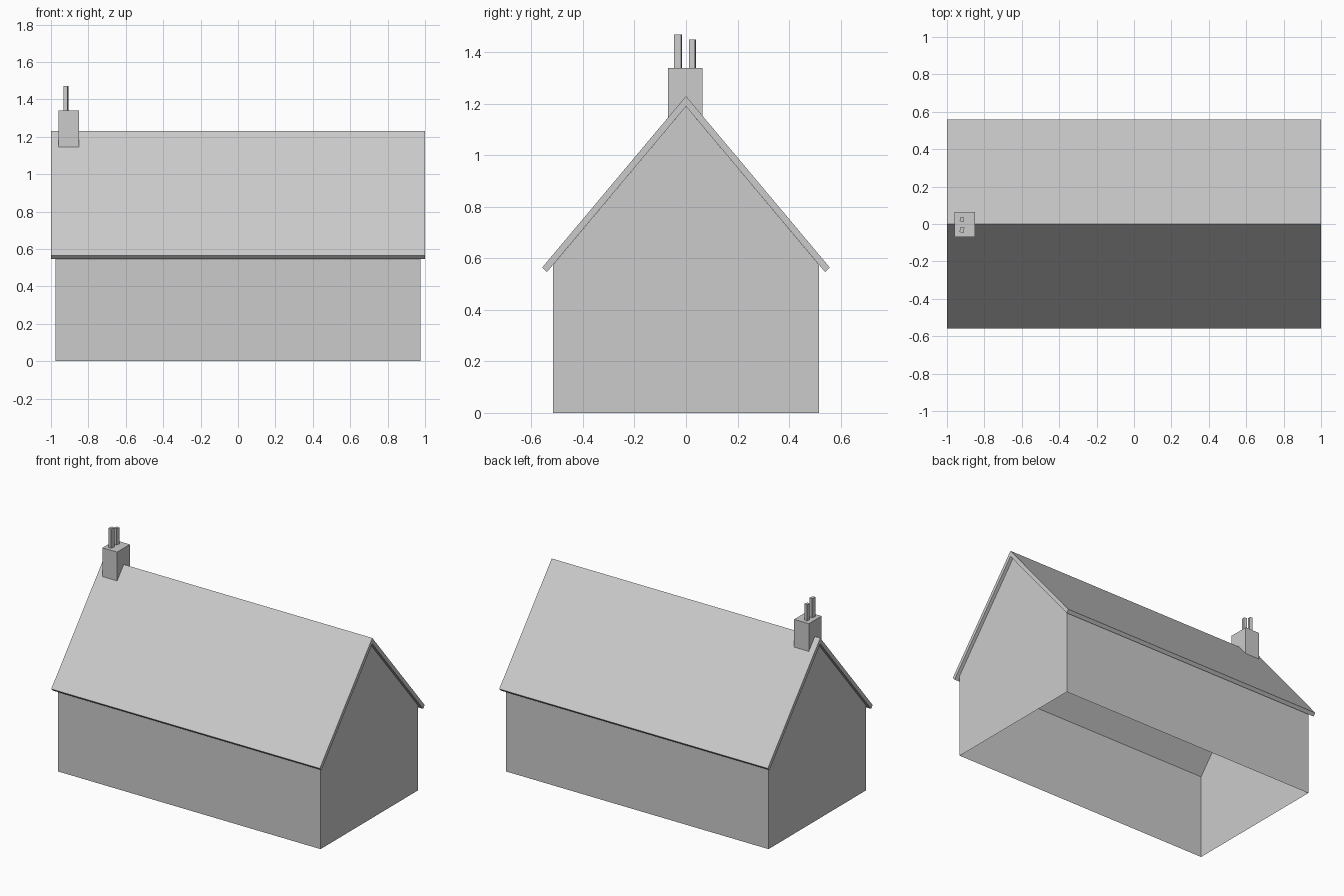
import bpy, bmesh, math
from mathutils import Matrix

if "Cube" in bpy.data.objects:
    bpy.data.objects.remove(bpy.data.objects["Cube"])

grey = bpy.data.materials.new("plain_grey")
grey.diffuse_color = (0.6, 0.6, 0.6, 1.0)
grey.use_nodes = True
grey.node_tree.nodes["Principled BSDF"].inputs["Base Color"].default_value = grey.diffuse_color


def finish(name, bm):
    bmesh.ops.recalc_face_normals(bm, faces=bm.faces)
    mesh = bpy.data.meshes.new(name)
    bm.to_mesh(mesh)
    bm.free()
    mesh.materials.append(grey)
    obj = bpy.data.objects.new(name, mesh)
    bpy.context.collection.objects.link(obj)
    return obj


def extruded(name, profile, half_length, open_edges=()):
    """Sweep a (y, z) profile along x, leaving out the listed profile edges."""
    bm = bmesh.new()
    left = [bm.verts.new((-half_length, y, z)) for y, z in profile]
    right = [bm.verts.new((half_length, y, z)) for y, z in profile]
    bm.faces.new(left)
    bm.faces.new(right)
    n = len(profile)
    for i in range(n):
        if i not in open_edges:
            j = (i + 1) % n
            bm.faces.new((left[i], left[j], right[j], right[i]))
    return finish(name, bm)


def block(name, size, centre, turn=0.0):
    bm = bmesh.new()
    bmesh.ops.create_cube(bm, size=1.0)
    bmesh.ops.transform(bm, verts=bm.verts, matrix=Matrix.Translation(centre)
                        @ Matrix.Rotation(turn, 4, 'Z') @ Matrix.Diagonal((*size, 1.0)))
    return finish(name, bm)


# Gabled wall shell, open underneath and under the roof
extruded("walls", [(-0.517, 0), (0.517, 0), (0.517, 0.574), (0, 1.19), (-0.517, 0.574)],
         0.977, open_edges=(0, 2, 3))

# Pitched roof slab with overhanging eaves
extruded("roof", [(0, 1.23), (0.558, 0.565), (0.54, 0.547),
                  (0, 1.19), (-0.54, 0.547), (-0.558, 0.565)], 1.0)

# Chimney stack straddling the ridge
block("chimney_stack", (0.109, 0.135, 0.2), (-0.905, -0.003, 1.24))

# Two slightly turned chimney pots
for name, size, y, top in (("tall_chimney_pot", (0.021, 0.029), -0.031, 1.47),
                           ("short_chimney_pot", (0.020, 0.023), 0.025, 1.45)):
    block(name, (*size, top - 1.33), (-0.92, y, (top + 1.33) / 2), math.radians(-12))
